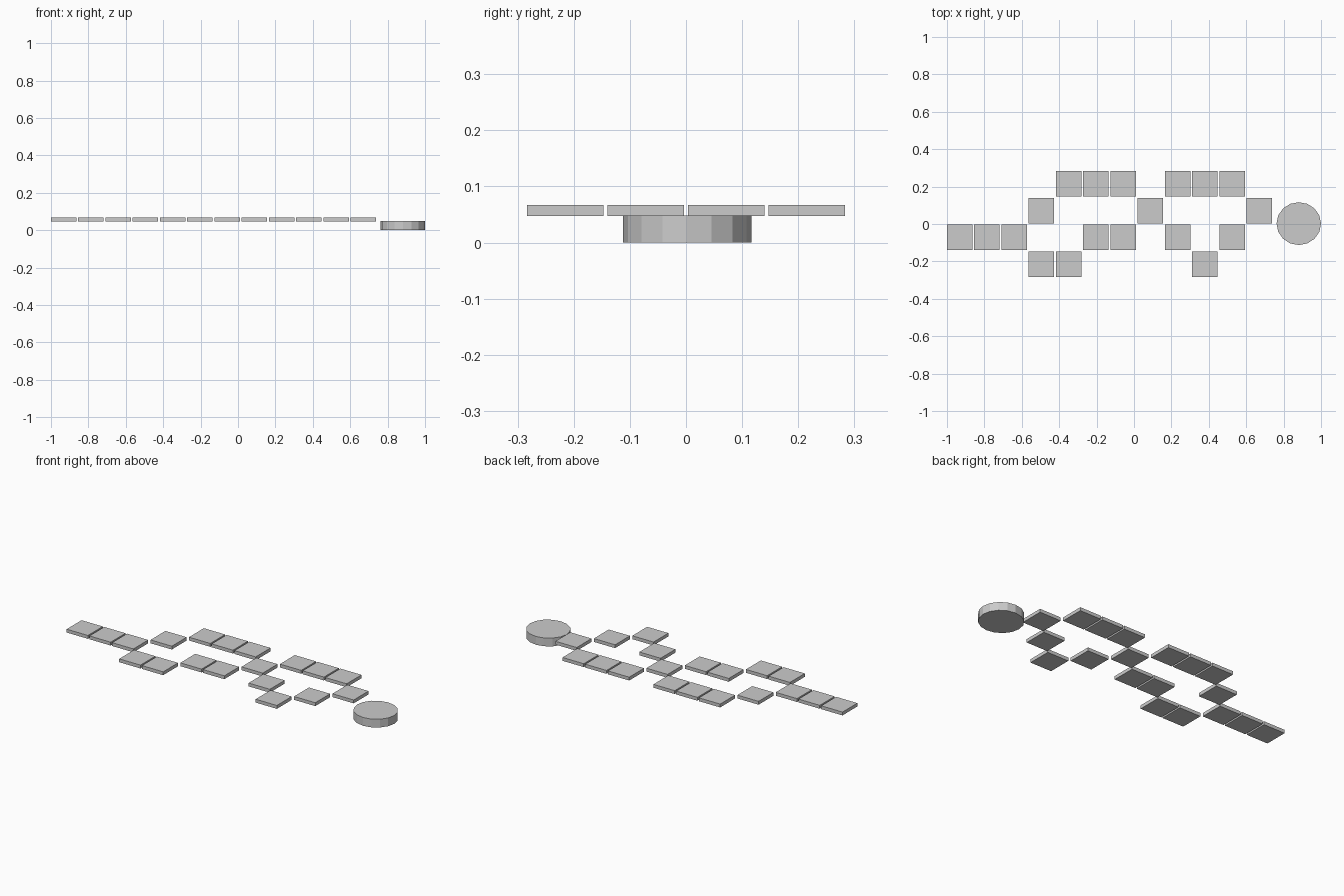
import bpy

if "Cube" in bpy.data.objects:
    bpy.data.objects.remove(bpy.data.objects["Cube"])

# Path squares: '#' marks a tile, rows run from back (+y) to front (-y)
LAYOUT = [
    "....###.###.",
    "...#...#...#",
    "###..##.#.#.",
    "...##....#..",
]
TILE, PITCH_X, PITCH_Y = 0.136, 0.1457, 0.1435
TILE_BOTTOM, TILE_TOP = 0.0475, 0.067


def add_tile(col, row):
    x = -1 + TILE / 2 + col * PITCH_X
    y = (1.5 - row) * PITCH_Y
    bpy.ops.mesh.primitive_cube_add(size=1, location=(x, y, (TILE_BOTTOM + TILE_TOP) / 2))
    tile = bpy.context.object
    tile.scale = (TILE, TILE, TILE_TOP - TILE_BOTTOM)
    tile.name = f"path_tile_{col}_{row}"


for row, line in enumerate(LAYOUT):
    for col, mark in enumerate(line):
        if mark == "#":
            add_tile(col, row)

# Round end platform, slightly narrower in y
bpy.ops.mesh.primitive_cylinder_add(vertices=16, radius=1, depth=1, location=(0.881, 0.002, 0.024))
platform = bpy.context.object
platform.scale = (0.119, 0.1145, 0.048)
platform.name = "end_platform"
